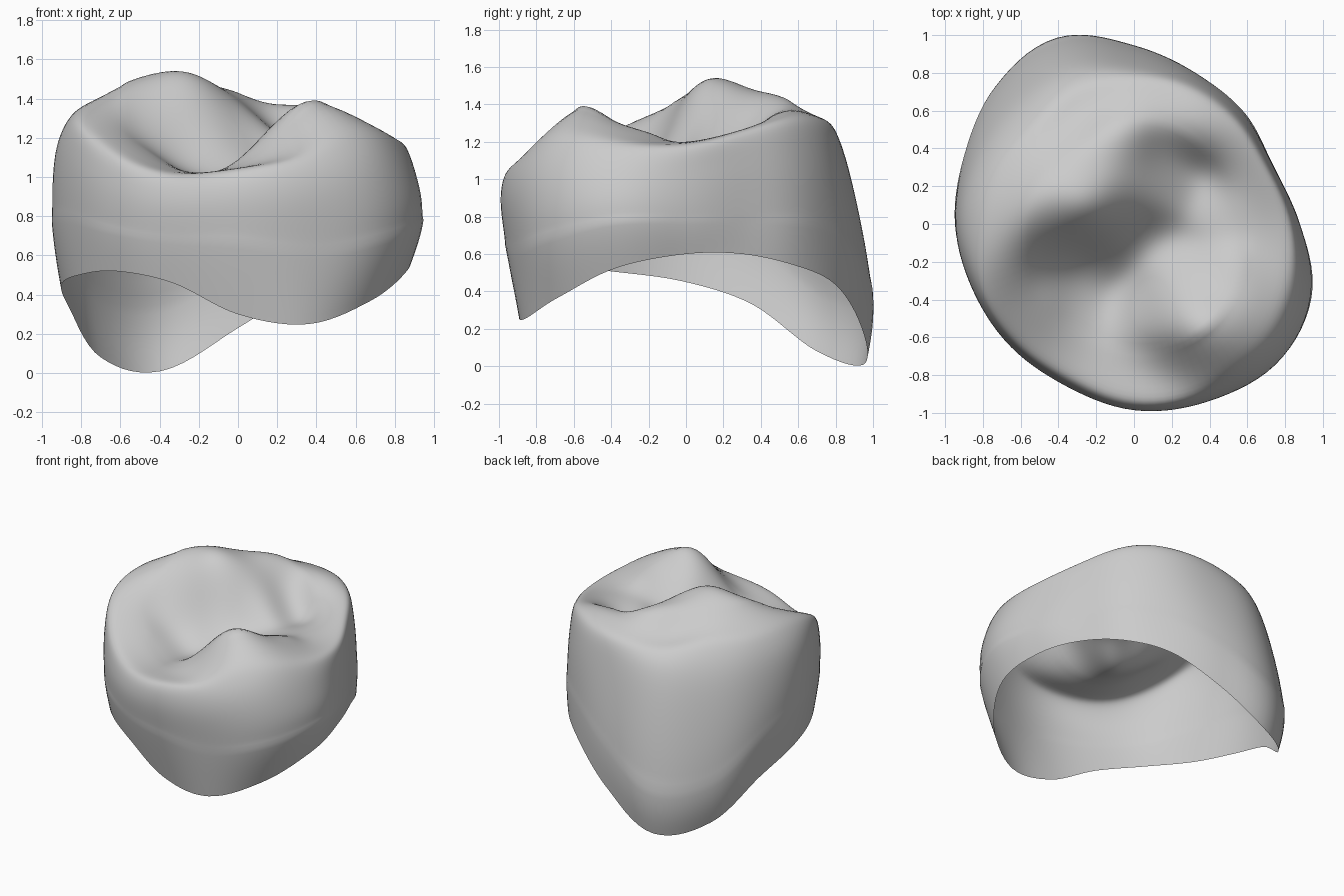
import bpy
import bmesh
import math
from mathutils import Vector

SPOKES, WALL_STEPS, TOP_STEPS = 112, 10, 28

# Wall outlines: radius and height every 22.5 degrees, anticlockwise from +x
margin_r = [.84, .79, .82, .86, .93, 1.03, .99, .93, .90, .88, .88, .87, .88, .94, .96, .94]
margin_z = [.60, .60, .54, .44, .23, .01, .08, .33, .45, .50, .52, .46, .30, .25, .37, .53]
bulge_r = [.88, .80, .83, .86, .94, 1.06, 1.03, .97, .95, .92, .92, .92, .97, 1, 1.06, 1.02]
bulge_z = [.80, .80, .80, .75, .60, .40, .45, .70, .82, .82, .75, .70, .70, .65, .72, .80]
shoulder_r = [.86, .79, .81, .83, .85, .91, .90, .91, .93, .92, .92, .93, .99, 1.02, 1.04, .98]
shoulder_z = [1.03, 1.08, 1.11, 1.12, 1.1, 1.08, 1.07, 1.12, 1.16, 1.12, .97, .89, .93, .94, 1.02, 1.02]
crest_r = [.82, .75, .76, .77, .77, .77, .74, .79, .82, .87, .87, .87, .93, .95, .93, .88]
crest_z = [1.19, 1.26, 1.33, 1.33, 1.31, 1.29, 1.34, 1.35, 1.35, 1.29, 1.12, 1.02, 1.05, 1.13, 1.25, 1.2]

# Cusps, ridges and grooves of the chewing surface
relief = [
    (-.25, .1, 1.52), (-.25, .28, 1.5), (-.42, .06, 1.5), (-.58, .04, 1.47),
    (-.7, -.1, 1.4), (-.5, .3, 1.45), (-.1, .38, 1.46), (-.1, .1, 1.43),
    (.02, .22, 1.37), (.13, .2, 1.29), (.27, .27, 1.18), (0, .52, 1.43),
    (.3, .52, 1.385), (.18, .4, 1.29), (.45, .1, 1.18), (.05, 0, 1.2),
    (.2, -.2, 1.15), (.25, -.37, 1.26), (.45, -.35, 1.29), (.62, -.4, 1.29),
    (.4, -.62, 1.37), (.25, -.57, 1.33), (.55, -.58, 1.345), (.5, -.75, 1.28),
    (.13, -.5, 1.23), (.04, -.53, 1.11), (.18, -.76, 1.1), (-.02, -.38, 1.04),
    (-.3, -.22, 1.11), (-.45, -.06, 1.38), (-.12, -.1, 1.2), (-.52, -.22, 1.24),
    (-.75, -.22, 1.345), (-.55, -.42, 1.18), (-.3, -.5, 1.04), (0, -.75, 1.05),
]


def catmull(a, b, c, d, t):
    return b + .5 * t * (c - a + t * (2 * a - 5 * b + 4 * c - d + t * (3 * (b - c) + d - a)))


def around(table, angle):
    """Smooth periodic lookup in an outline table."""
    n = len(table)
    pos = angle / math.tau * n
    i = int(pos)
    return catmull(*(table[(i + k) % n] for k in (-1, 0, 1, 2)), pos - i)


def on_spoke(radii, heights, angle):
    r = around(radii, angle)
    return Vector((r * math.cos(angle), r * math.sin(angle), around(heights, angle)))


# Fit a smooth height field through the crest and the relief points
knots = [Vector(p) for p in relief]
knots += [on_spoke(crest_r, crest_z, math.tau * k / 32) for k in range(32)]
weights = [p.z for p in knots]


def top_height(x, y):
    total = value = 0
    for p, w in zip(knots, weights):
        g = math.exp(-((p.x - x) ** 2 + (p.y - y) ** 2) / .035)
        total += g
        value += g * w
    return value / total


for _ in range(8):
    errors = [p.z - top_height(p.x, p.y) for p in knots]
    weights = [w + .8 * e for w, e in zip(weights, errors)]


def spoke_points(angle):
    """One strip of points from the lower margin up and in to the centre."""
    rows = [(margin_r, margin_z), (bulge_r, bulge_z), (shoulder_r, shoulder_z), (crest_r, crest_z)]
    path = [on_spoke(r, z, angle) for r, z in rows]
    crest = path[-1]
    inner = crest * .8
    inner.z = top_height(inner.x, inner.y)
    below = path[0] * 2.5 - path[1] * 2 + path[2] * .5
    ends = [below] + path + [inner]
    points = []
    for i in range(3):
        for s in range(WALL_STEPS):
            points.append(catmull(*ends[i:i + 4], s / WALL_STEPS))
    for s in range(TOP_STEPS):
        p = crest * (1 - s / TOP_STEPS)
        p.z = top_height(p.x, p.y)
        points.append(p)
    return points


def build_crown():
    bm = bmesh.new()
    spokes = [[bm.verts.new(p) for p in spoke_points(math.tau * k / SPOKES)] for k in range(SPOKES)]
    centre = bm.verts.new((0, 0, top_height(0, 0)))
    for k, a in enumerate(spokes):
        b = spokes[(k + 1) % SPOKES]
        for i in range(len(a) - 1):
            bm.faces.new((a[i], b[i], b[i + 1], a[i + 1]))
        bm.faces.new((a[-1], b[-1], centre))
    # Soften the crest where wall and chewing surface meet
    first = WALL_STEPS
    rim = [v for s in spokes for v in s[first:first + 2 * WALL_STEPS + 8]]
    for _ in range(10):
        bmesh.ops.smooth_vert(bm, verts=rim, factor=.5,
                              use_axis_x=True, use_axis_y=True, use_axis_z=True)
    for f in bm.faces:
        f.smooth = True
    mesh = bpy.data.meshes.new("tooth_crown")
    bm.to_mesh(mesh)
    bm.free()
    crown = bpy.data.objects.new("tooth_crown", mesh)
    bpy.context.collection.objects.link(crown)
    return crown


cube = bpy.data.objects.get("Cube")
if cube:
    bpy.data.objects.remove(cube, do_unlink=True)

# Single plain grey for the open shell
grey = bpy.data.materials.new("light_grey")
grey.use_nodes = True
colour = (.6, .6, .6, 1)
grey.diffuse_color = colour
grey.node_tree.nodes["Principled BSDF"].inputs["Base Color"].default_value = colour

build_crown().data.materials.append(grey)
